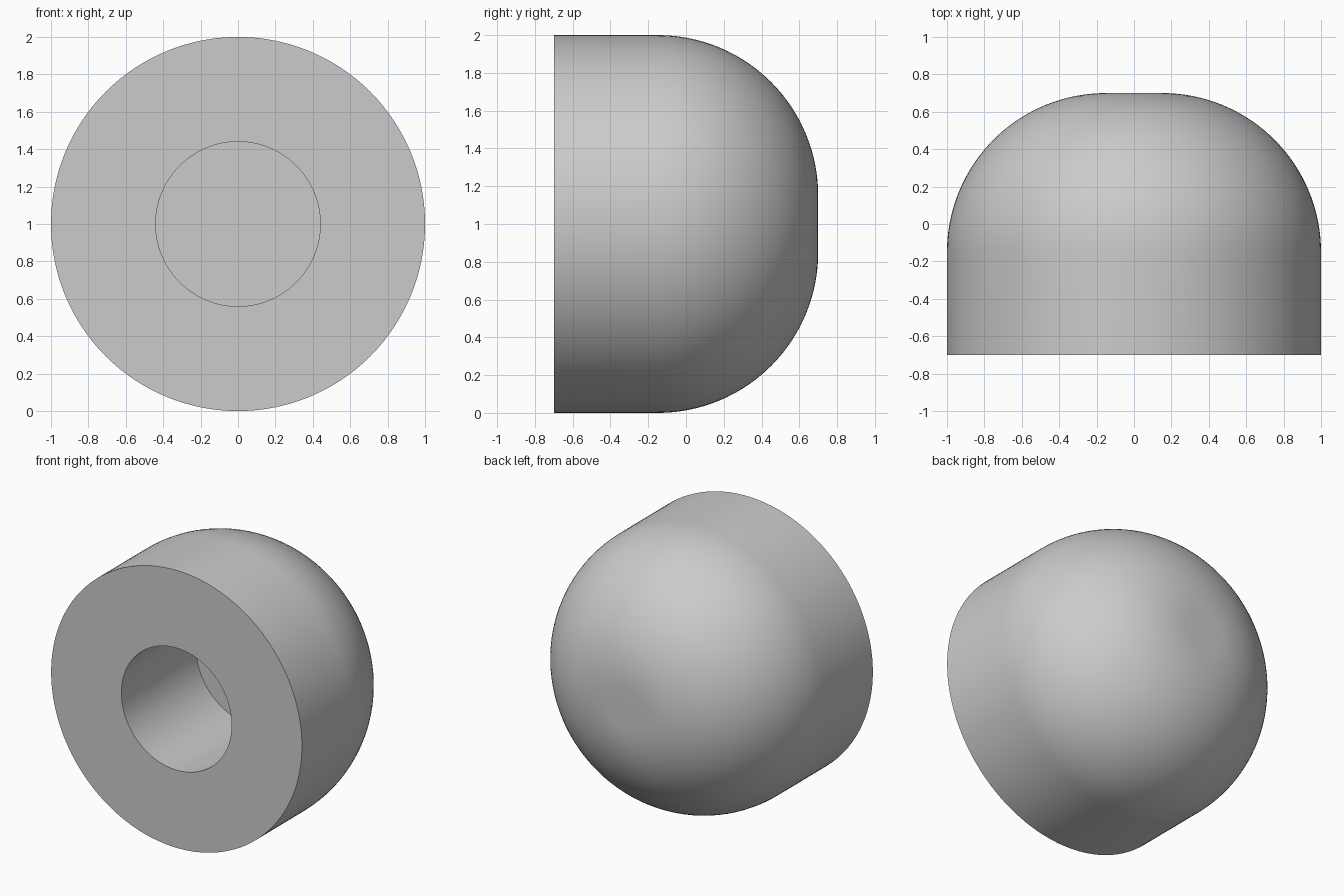
import bpy
import bmesh
from math import sin, cos, pi, radians
from mathutils import Vector

cube = bpy.data.objects.get("Cube")
if cube:
    bpy.data.objects.remove(cube, do_unlink=True)

RADIUS, HALF_LENGTH = 1.0, 0.7
FILLET = 0.85
HOLE_RADIUS, HOLE_DEPTH = 0.44, 0.85
SEGMENTS, FILLET_STEPS = 128, 32

# Plain grey
grey = bpy.data.materials.new("plain grey")
grey.use_nodes = True
colour = (0.6, 0.6, 0.6, 1)
grey.diffuse_color = colour
grey.node_tree.nodes["Principled BSDF"].inputs["Base Color"].default_value = colour

# Half profile as (radius, y): blind hole, flat front, straight wall, rounded back
hole_floor = -HALF_LENGTH + HOLE_DEPTH
profile = [(0, hole_floor), (HOLE_RADIUS, hole_floor),
           (HOLE_RADIUS, -HALF_LENGTH), (RADIUS, -HALF_LENGTH)]
for i in range(FILLET_STEPS + 1):
    a = pi / 2 * i / FILLET_STEPS
    profile.append((RADIUS - FILLET + FILLET * cos(a),
                    HALF_LENGTH - FILLET + FILLET * sin(a)))
profile.append((0, HALF_LENGTH))

# Revolve the profile around the front-to-back axis
bm = bmesh.new()
verts = [bm.verts.new((r, y, RADIUS)) for r, y in profile]
edges = [bm.edges.new(pair) for pair in zip(verts, verts[1:])]
bmesh.ops.spin(bm, geom=verts + edges, cent=Vector((0, 0, RADIUS)),
               axis=Vector((0, 1, 0)), angle=2 * pi, steps=SEGMENTS)
bmesh.ops.remove_doubles(bm, verts=bm.verts, dist=0.0005)
bmesh.ops.recalc_face_normals(bm, faces=bm.faces)

mesh = bpy.data.meshes.new("domed_cap")
bm.to_mesh(mesh)
bm.free()
mesh.materials.append(grey)
cap = bpy.data.objects.new("domed_cap", mesh)
bpy.context.collection.objects.link(cap)

# Smooth walls, keeping the front rim and hole edges sharp
bpy.ops.object.select_all(action="DESELECT")
cap.select_set(True)
bpy.context.view_layer.objects.active = cap
bpy.ops.object.shade_smooth_by_angle(angle=radians(30))
